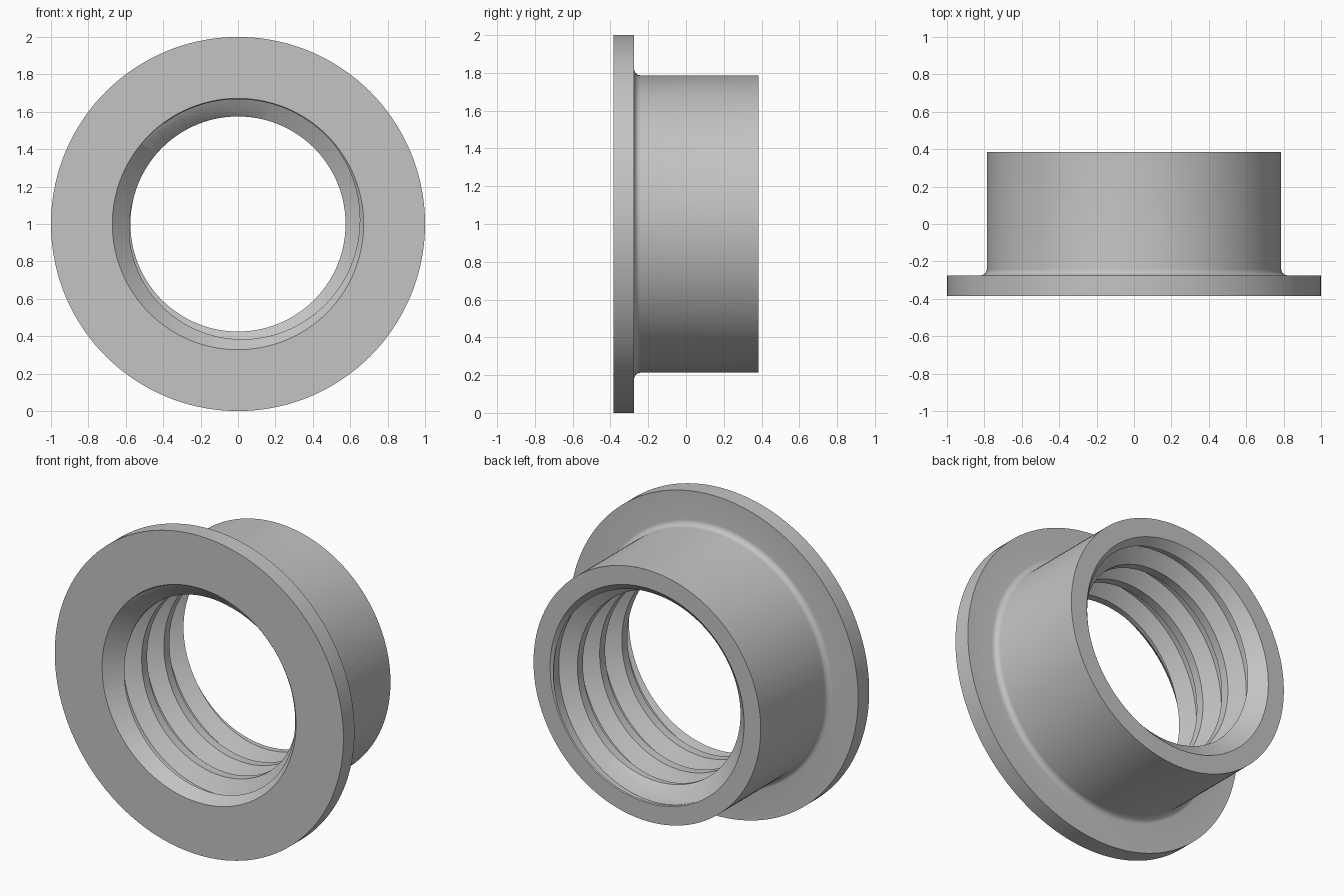
import bpy
import math
from math import cos, sin, radians

cube = bpy.data.objects.get("Cube")
if cube:
    bpy.data.objects.remove(cube, do_unlink=True)

SEG = 144
HALF = 0.385         # half the length along y
FLANGE_BACK = -0.275
BARREL_R = 0.787
MOUTH_R = 0.672      # bore radius at both chamfered mouths
CREST_R = 0.575      # bore radius at the thread crests
ROOT_R = 0.667
PITCH = 0.22
FLANK = 0.577        # axial run of a flank per unit of depth
FILLET = 0.035

metal = bpy.data.materials.new("grey metal")
metal.use_nodes = True
grey = (0.55, 0.55, 0.55, 1)
metal.diffuse_color = grey
metal.node_tree.nodes["Principled BSDF"].inputs["Base Color"].default_value = grey


def make_object(name, verts, faces):
    mesh = bpy.data.meshes.new(name)
    mesh.from_pydata(verts, [], faces)
    mesh.materials.append(metal)
    obj = bpy.data.objects.new(name, mesh)
    bpy.context.collection.objects.link(obj)
    return obj


def point(r, y, angle):
    return (r * cos(angle), y, 1 + r * sin(angle))


def bridge(a, b, n):
    """Quads joining two closed sections of n points."""
    return [(a * n + j, a * n + (j + 1) % n, b * n + (j + 1) % n, b * n + j)
            for j in range(n)]


# Flange, filleted barrel and chamfered bore as one revolved profile
depth = MOUTH_R - CREST_R
profile = [(MOUTH_R, -HALF), (1, -HALF), (1, FLANGE_BACK)]
for i in range(7):
    t = radians(90 * i / 6)
    profile.append((BARREL_R + FILLET * (1 - sin(t)),
                    FLANGE_BACK + FILLET * (1 - cos(t))))
profile += [(BARREL_R, HALF), (MOUTH_R, HALF),
            (CREST_R, HALF - depth), (CREST_R, -HALF + depth)]
n = len(profile)
verts = [point(r, y, -2 * math.pi * k / SEG) for k in range(SEG) for r, y in profile]
faces = [f for k in range(SEG) for f in bridge(k, (k + 1) % SEG, n)]
bushing = make_object("flanged_bushing", verts, faces)

# Right-handed helical groove with a trapezoid section
inner = CREST_R - 0.014
root_w = 0.06
slope = FLANK * (ROOT_R - inner)
section = [(ROOT_R, 0), (ROOT_R, root_w),
           (inner, root_w + slope), (inner, -slope)]
start = radians(50)
first = -2 * SEG
steps = 7 * SEG
verts = []
for k in range(steps + 1):
    turn = (first + k) / SEG
    # keep the sections on the same angular divisions as the bore
    angle = -2 * math.pi * turn + start
    verts += [point(r, -HALF + y + PITCH * turn, angle) for r, y in section]
faces = [f for k in range(steps) for f in bridge(k, k + 1, 4)]
faces += [(3, 2, 1, 0), tuple(steps * 4 + j for j in range(4))]
cutter = make_object("thread_cutter", verts, faces)
cutter.hide_render = True

# Consistent outward normals before the cut
for obj in (bushing, cutter):
    bpy.ops.object.select_all(action='DESELECT')
    obj.select_set(True)
    bpy.context.view_layer.objects.active = obj
    bpy.ops.object.mode_set(mode='EDIT')
    bpy.ops.mesh.select_all(action='SELECT')
    bpy.ops.mesh.normals_make_consistent(inside=False)
    bpy.ops.object.mode_set(mode='OBJECT')

# Cut the thread into the bore
bpy.ops.object.select_all(action='DESELECT')
bushing.select_set(True)
bpy.context.view_layer.objects.active = bushing
cut = bushing.modifiers.new("thread", 'BOOLEAN')
cut.operation = 'DIFFERENCE'
cut.solver = 'EXACT'
cut.object = cutter
bpy.ops.object.modifier_apply(modifier=cut.name)
bpy.data.objects.remove(cutter, do_unlink=True)

bpy.ops.object.shade_smooth_by_angle(angle=radians(30))
